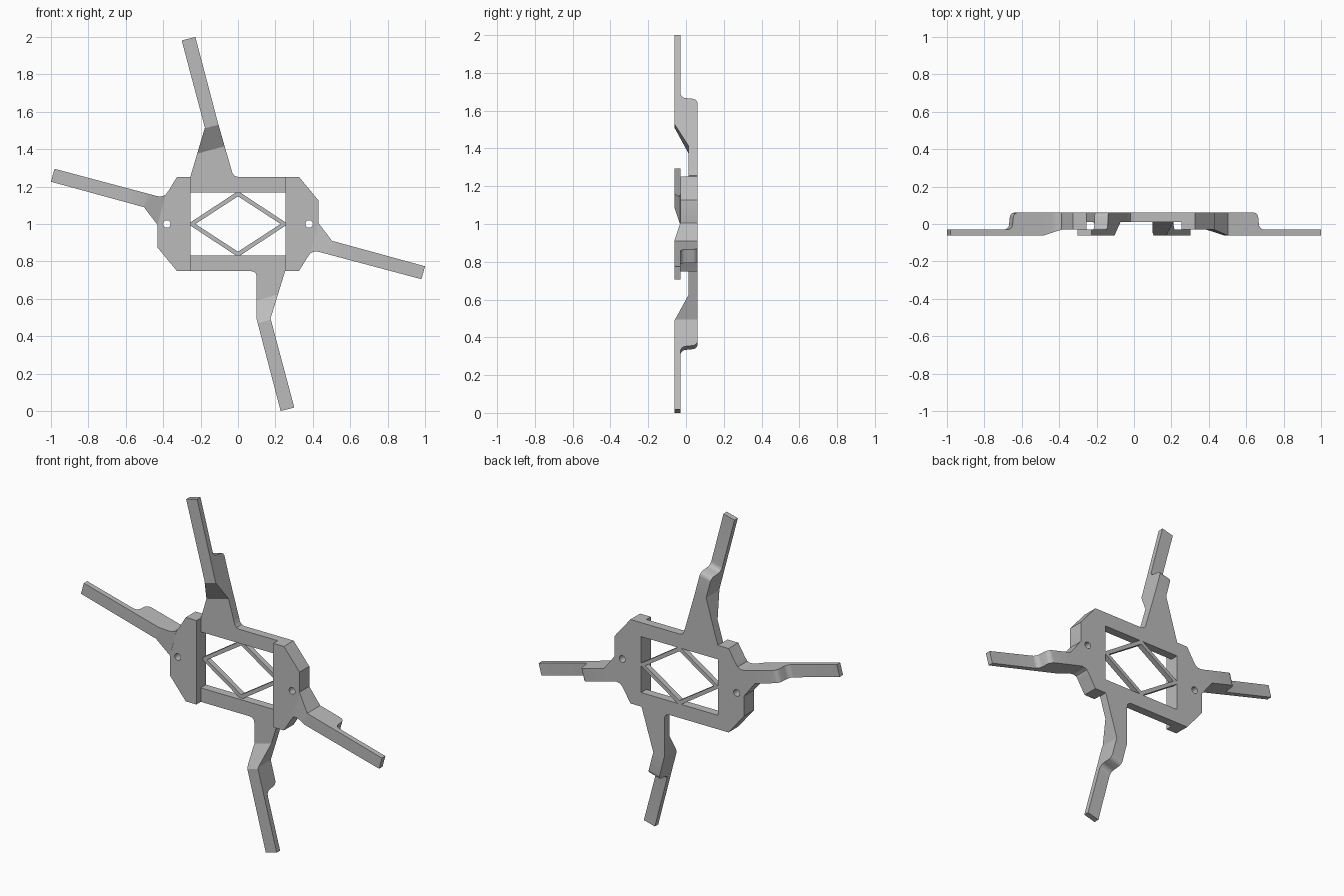
import bpy, bmesh, math
from mathutils import Vector

if "Cube" in bpy.data.objects:
    bpy.data.objects.remove(bpy.data.objects["Cube"], do_unlink=True)

GREY = (0.5, 0.5, 0.5, 1)
mat = bpy.data.materials.new("plain grey")
mat.use_nodes = True
mat.diffuse_color = GREY
mat.node_tree.nodes["Principled BSDF"].inputs["Base Color"].default_value = GREY

BACK, BLOCK_FRONT, RAIL_FRONT, TIP_FRONT, TIP_BACK = 0.062, -0.03, 0.012, -0.062, -0.03


def interp(table, s):
    """Piecewise linear depth along an arm."""
    if s <= table[0][0]:
        return table[0][1]
    for (s0, y0), (s1, y1) in zip(table, table[1:]):
        if s <= s1:
            return y0 + (y1 - y0) * (s - s0) / (s1 - s0)
    return table[-1][1]


def plate(name, loops, front, back, axis=(1, 0)):
    """Outline (with holes) in x, z about the centre, given front and back depths along an axis."""
    d = Vector((axis[0], 0, axis[1]))
    bm = bmesh.new()
    for loop in loops:
        vs = [bm.verts.new((x, 0, z)) for x, z in loop]
        for a, b in zip(vs, vs[1:] + vs[:1]):
            bm.edges.new((a, b))
    bmesh.ops.triangle_fill(bm, edges=bm.edges[:], use_beauty=True, use_dissolve=False)
    for s, _ in (front + back if len(front) > 1 else []):
        bmesh.ops.bisect_plane(bm, geom=bm.verts[:] + bm.edges[:] + bm.faces[:],
                               plane_co=d * s, plane_no=d, dist=1e-5)
    front_verts = bm.verts[:]
    ext = bmesh.ops.extrude_face_region(bm, geom=bm.faces[:], use_keep_orig=True)
    back_verts = [g for g in ext["geom"] if isinstance(g, bmesh.types.BMVert)]
    for verts, table in ((front_verts, front), (back_verts, back)):
        for v in verts:
            v.co.y = interp(table, v.co.dot(d))
    for v in bm.verts:
        v.co.z += 1
    bmesh.ops.recalc_face_normals(bm, faces=bm.faces[:])
    me = bpy.data.meshes.new(name)
    bm.to_mesh(me)
    bm.free()
    me.materials.append(mat)
    ob = bpy.data.objects.new(name, me)
    bpy.context.collection.objects.link(ob)
    bpy.ops.object.select_all(action='DESELECT')
    ob.select_set(True)
    bpy.context.view_layer.objects.active = ob
    bpy.ops.object.shade_smooth_by_angle(angle=math.radians(30))
    return ob


def turned(points, sign):
    return [(x * sign, z * sign) for x, z in points]


def flat(y):
    return [(0, y)]


# Depth profile of the arms: ramp on the front, rounded step on the back
R = 0.03
quarter = [math.radians(a) for a in range(0, 91, 15)]
step = [(0.647 + R * math.sin(t), BACK - R + R * math.cos(t)) for t in quarter[:-1]]
step += [(0.71 - R * math.cos(t), TIP_BACK + R - R * math.sin(t)) for t in quarter]


def ramp(start, end, y):
    return [(start, y), (end, TIP_FRONT)]


block = [(0.255, -0.252), (0.326, -0.252), (0.37, -0.18), (0.387, -0.157),
         (0.43, 0.005), (0.43, 0.126), (0.326, 0.252), (0.255, 0.252)]
hole = [(0.38 + 0.02 * math.cos(math.tau * i / 24), 0.02 * math.sin(math.tau * i / 24))
        for i in range(24)]
side_arm = [(0.43, 0.005), (0.503, -0.09), (1.0, -0.226), (0.981, -0.295),
            (0.44, -0.151), (0.42, -0.147), (0.402, -0.149), (0.387, -0.157)]
rail = [(-0.255, 0.168), (0.255, 0.168), (0.255, 0.252), (-0.255, 0.252)]
C, S = math.cos(math.radians(15)), math.sin(math.radians(15))

# End blocks, side arms and rails, each repeated by a half turn
for sign, side, level in ((1, "left", "upper"), (-1, "right", "lower")):
    plate(side + "_end_block", [turned(block, sign), turned(hole, sign)],
          flat(BLOCK_FRONT), flat(BACK))
    plate(side + "_arm", [turned(side_arm, sign)], ramp(0.412, 0.51, BLOCK_FRONT), step,
          (C * sign, -S * sign))
    plate(level + "_rail", [turned(rail, sign)], flat(RAIL_FRONT), flat(BACK))

# Upper and lower arms
upper = [(-0.255, 0.252), (-0.177, 0.515), (-0.301, 0.981), (-0.228, 1.0), (-0.106, 0.536),
         (-0.038, 0.30), (-0.03, 0.272), (-0.018, 0.257), (0, 0.252)]
lower = [(0.252, -0.252), (0.174, -0.505), (0.301, -0.981), (0.228, -1.0), (0.1, -0.51),
         (0.1, -0.282), (0.096, -0.266), (0.086, -0.256), (0.07, -0.252)]
for name, outline, sign in (("upper_arm", upper, 1), ("lower_arm", lower, -1)):
    plate(name, [outline], ramp(0.42, 0.54, RAIL_FRONT), step, (-S * sign, C * sign))

# Diamond brace across the opening
quad = [(0.255, 0.008), (0.012, 0.168)]
half = quad + [(-x, z) for x, z in reversed(quad)]
diamond = half + turned(half, -1)
window = [(0.228, 0), (0, 0.148), (-0.228, 0), (0, -0.148)]
plate("diamond_brace", [diamond, window], flat(0.03), flat(BACK))
